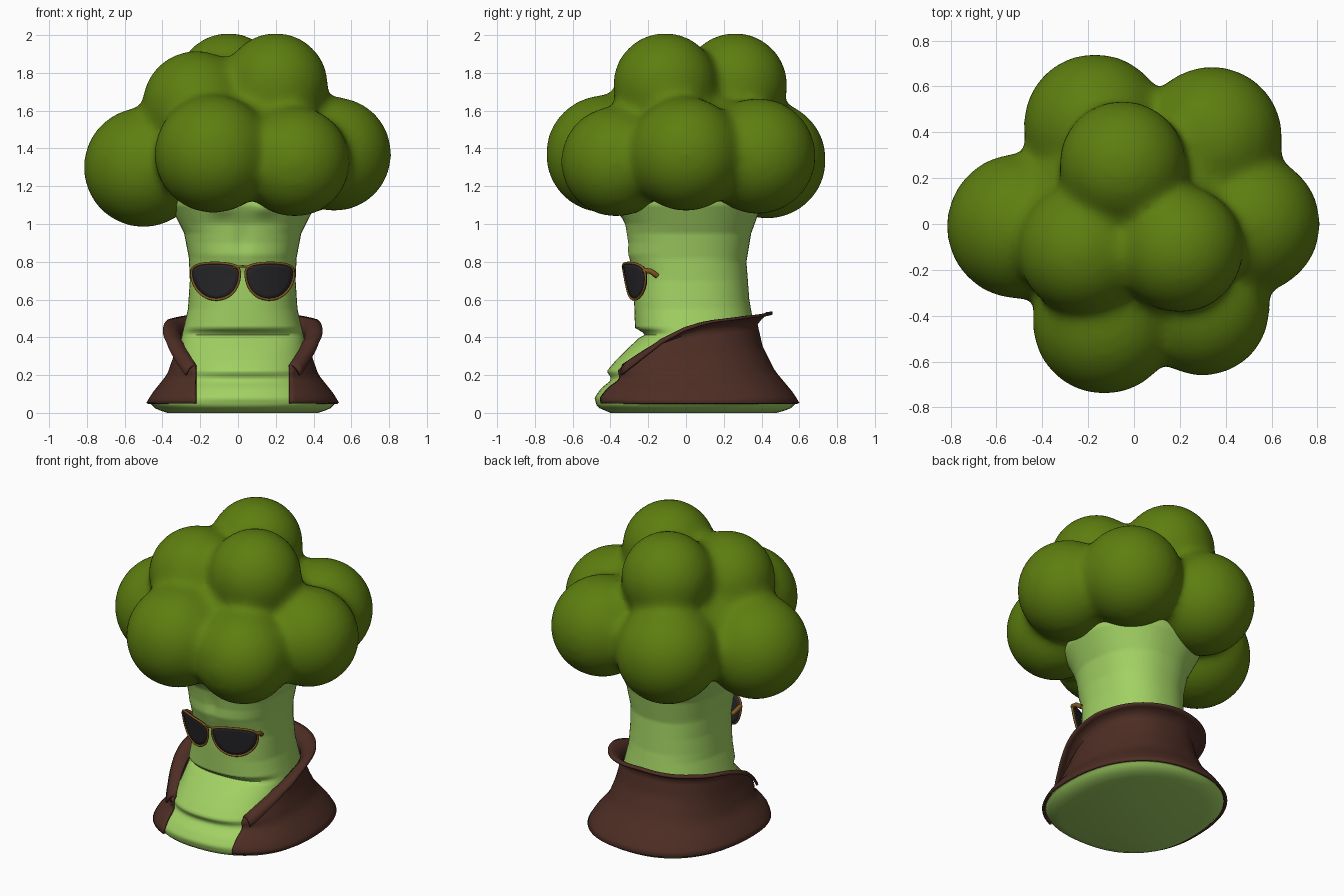
import bpy, bmesh, math
from mathutils import Matrix, Vector

cube = bpy.data.objects.get("Cube")
if cube:
    bpy.data.objects.remove(cube)

CX = 0.025  # the stalk sits slightly off centre


def material(name, rgb, rough=0.6):
    m = bpy.data.materials.new(name)
    m.use_nodes = True
    m.diffuse_color = (*rgb, 1)
    bsdf = m.node_tree.nodes["Principled BSDF"]
    bsdf.inputs["Base Color"].default_value = (*rgb, 1)
    bsdf.inputs["Roughness"].default_value = rough
    return m


floret_green = material("floret green", (0.11, 0.21, 0.005))
stalk_green = material("stalk green", (0.36, 0.64, 0.125))
coat_brown = material("coat brown", (0.075, 0.027, 0.018))
lens_black = material("lens black", (0.022, 0.022, 0.026))
frame_brown = material("frame brown", (0.22, 0.1, 0.015))


def finish(bm, name, mat, smooth=60):
    bmesh.ops.recalc_face_normals(bm, faces=bm.faces)
    me = bpy.data.meshes.new(name)
    bm.to_mesh(me)
    bm.free()
    ob = bpy.data.objects.new(name, me)
    bpy.context.collection.objects.link(ob)
    me.materials.append(mat)
    bpy.ops.object.select_all(action="DESELECT")
    ob.select_set(True)
    bpy.context.view_layer.objects.active = ob
    bpy.ops.object.shade_smooth_by_angle(angle=math.radians(smooth))
    return ob


def grid(bm, rows, closed):
    vs = [[bm.verts.new(p) for p in row] for row in rows]
    n = len(rows[0])
    for r, s in zip(vs, vs[1:]):
        for i in range(n if closed else n - 1):
            j = (i + 1) % n
            bm.faces.new((r[i], r[j], s[j], s[i]))
    return vs


def interp(table, t):
    if t <= table[0][0]:
        return table[0][1]
    for (a, p), (b, q) in zip(table, table[1:]):
        if t <= b:
            return p + (q - p) * (t - a) / (b - a)
    return table[-1][1]


# Stalk profiles: half width, front depth and back depth by height
WIDTH = [(0, .40), (.02, .46), (.05, .49), (.1, .46), (.2, .38), (.3, .345), (.42, .32),
         (.55, .29), (.7, .28), (.82, .285), (.95, .31), (1.1, .385), (1.3, .4)]
FRONT = [(0, .40), (.03, .47), (.08, .485), (.13, .45), (.17, .40), (.19, .40), (.22, .42),
         (.28, .37), (.34, .31), (.4, .245), (.415, .215), (.43, .235), (.45, .27), (.6, .275),
         (.74, .275), (.84, .31), (.9, .31), (1, .325), (1.1, .37), (1.3, .38)]
BACK = [(0, .48), (.02, .55), (.05, .58), (.1, .55), (.22, .45), (.35, .385), (.46, .36),
        (.6, .335), (.8, .32), (.95, .345), (1.1, .4), (1.3, .41)]
POWER = 0.87


def body(a, z, off=0.0):
    """Point on the stalk; a = 0 at the front, positive towards +x."""
    s, c = math.sin(a), math.cos(a)
    depth = interp(FRONT if c > 0 else BACK, z) + off
    x = (interp(WIDTH, z) + off) * math.copysign(abs(s) ** POWER, s)
    y = -depth * math.copysign(abs(c) ** POWER, c)
    return Vector((CX + x, y, z))


# Stalk with the face lines in its profile
bm = bmesh.new()
SEG, RINGS = 72, 104
rows = [[body(2 * math.pi * i / SEG, 1.3 * k / RINGS) for i in range(SEG)] for k in range(RINGS + 1)]
for row in rows:
    for p in row:
        if p.y < -0.1:   # brow ridges with a dip between them
            side = abs(p.x - CX)
            p.y += 0.02 * math.exp(-(side / 0.03) ** 2 - ((p.z - 0.92) / 0.1) ** 2)
            p.y -= 0.025 * math.exp(-((side - 0.11) / 0.06) ** 2 - ((p.z - 1.08) / 0.04) ** 2)
rings = grid(bm, rows, True)
bm.faces.new(rings[0])
bm.faces.new(rings[-1])
finish(bm, "stalk", stalk_green)

# Floret crown: spheres fused and softened
FLORETS = [(-.50, -.01, 1.30, .31), (.51, .00, 1.37, .295), (-.13, -.43, 1.37, .305),
           (.30, -.37, 1.33, .285), (-.17, .43, 1.34, .305), (.34, .38, 1.36, .30),
           (-.05, .26, 1.735, .27), (.20, -.11, 1.735, .27), (-.22, -.11, 1.63, .28)]
bm = bmesh.new()
for x, y, z, r in FLORETS:
    bmesh.ops.create_icosphere(bm, subdivisions=4, radius=r + 0.01, matrix=Matrix.Translation((x, y, z)))
bmesh.ops.create_icosphere(bm, subdivisions=4, radius=0.5,
                           matrix=Matrix.Translation((0, 0, 1.42)) @ Matrix.Diagonal((1, 1, .66, 1)))
crown = finish(bm, "floret_crown", floret_green)
remesh = crown.modifiers.new("fuse", "REMESH")
remesh.mode = "VOXEL"
remesh.voxel_size = 0.022
remesh.use_smooth_shade = True
soften = crown.modifiers.new("soften", "SMOOTH")
soften.factor = 0.5
soften.iterations = 35

# Coat: open at the front, flaring into a collar along its top edge
TOP = [(34, .25), (45, .31), (60, .37), (90, .43), (130, .455), (180, .47)]


def coat_column(u):
    side = 1 if u > 0 else -1
    t = 1 - abs(u)
    rough = math.radians(34) + (math.pi - math.radians(34)) * t
    top = interp(TOP, math.degrees(rough))

    def point(z):
        start = math.asin((0.24 / interp(WIDTH, z)) ** (1 / POWER))
        a = side * (start + (math.pi - start) * t)
        return body(a, z, 0.014), a

    col = [point(0.05 + (top - 0.05) * k / 14)[0] for k in range(15)]
    edge, a = point(top)
    c = math.cos(a)
    out = Vector((math.sin(a), -c * (0.2 if c > 0 else 1), 0))
    rise = interp([(34, -.05), (60, .0), (100, .05), (180, .06)], math.degrees(rough))
    for k in (0.3, 0.65, 1):
        col.append(edge + out * 0.085 * k + Vector((0, 0, rise * k + 0.02 * math.sin(math.pi * k))))
    return col


bm = bmesh.new()
N = 90
grid(bm, [coat_column(-1 + 2 * i / N) for i in range(N + 1)], False)
coat = finish(bm, "coat", coat_brown)
shell = coat.modifiers.new("thickness", "SOLIDIFY")
shell.thickness = 0.014
shell.offset = 0

# Sunglasses: wrapped lenses, rims, bridge and short temples
OUTLINE = [(.02, .765), (.08, .785), (.18, .788), (.25, .775), (.268, .74), (.25, .67),
           (.20, .618), (.13, .603), (.06, .63), (.025, .69)]


def wrap(x, z):
    return Vector((CX + x, -0.335 + 1.5 * x * x + 0.18 * (0.78 - z), z))


def tube(name, pts, radius, cyclic, mat):
    cu = bpy.data.curves.new(name, "CURVE")
    cu.dimensions = "3D"
    cu.bevel_depth = radius
    cu.bevel_resolution = 2
    sp = cu.splines.new("POLY")
    sp.points.add(len(pts) - 1)
    for p, co in zip(sp.points, pts):
        p.co = (*co, 1)
    sp.use_cyclic_u = cyclic
    sp.use_smooth = True
    ob = bpy.data.objects.new(name, cu)
    bpy.context.collection.objects.link(ob)
    cu.materials.append(mat)


def rounded(pts):
    for _ in range(2):   # corner cutting
        pts = [tuple(a * w + b * (1 - w) for a, b in zip(p, q))
               for p, q in zip(pts, pts[1:] + pts[:1]) for w in (0.75, 0.25)]
    return pts


loop = rounded([(x * 1.06 - .008, z + (z - .7) * .08) for x, z in OUTLINE])
mx, mz = 0.145, 0.7
for s, label in ((1, "left"), (-1, "right")):
    bm = bmesh.new()
    rows = [[wrap(s * (mx + (x - mx) * k), mz + (z - mz) * k) for x, z in loop]
            for k in (1, 0.75, 0.5, 0.25)]
    rings = grid(bm, rows, True)
    bm.faces.new(rings[-1])
    lens = finish(bm, label + "_lens", lens_black)
    lens.modifiers.new("thickness", "SOLIDIFY").thickness = 0.012
    tube(label + "_rim", [wrap(s * x, z) for x, z in loop], 0.007, True, frame_brown)
    hinge = wrap(s * 0.262, 0.755)
    tube(label + "_temple", [hinge, hinge + Vector((s * .005, .04, -.005)),
                             hinge + Vector((-s * .01, .075, -.03))], 0.014, False, frame_brown)
tube("bridge", [wrap(x, 0.77 + 0.006 * math.cos(x * 30)) for x in (-.05, -.025, 0, .025, .05)],
     0.006, False, frame_brown)
